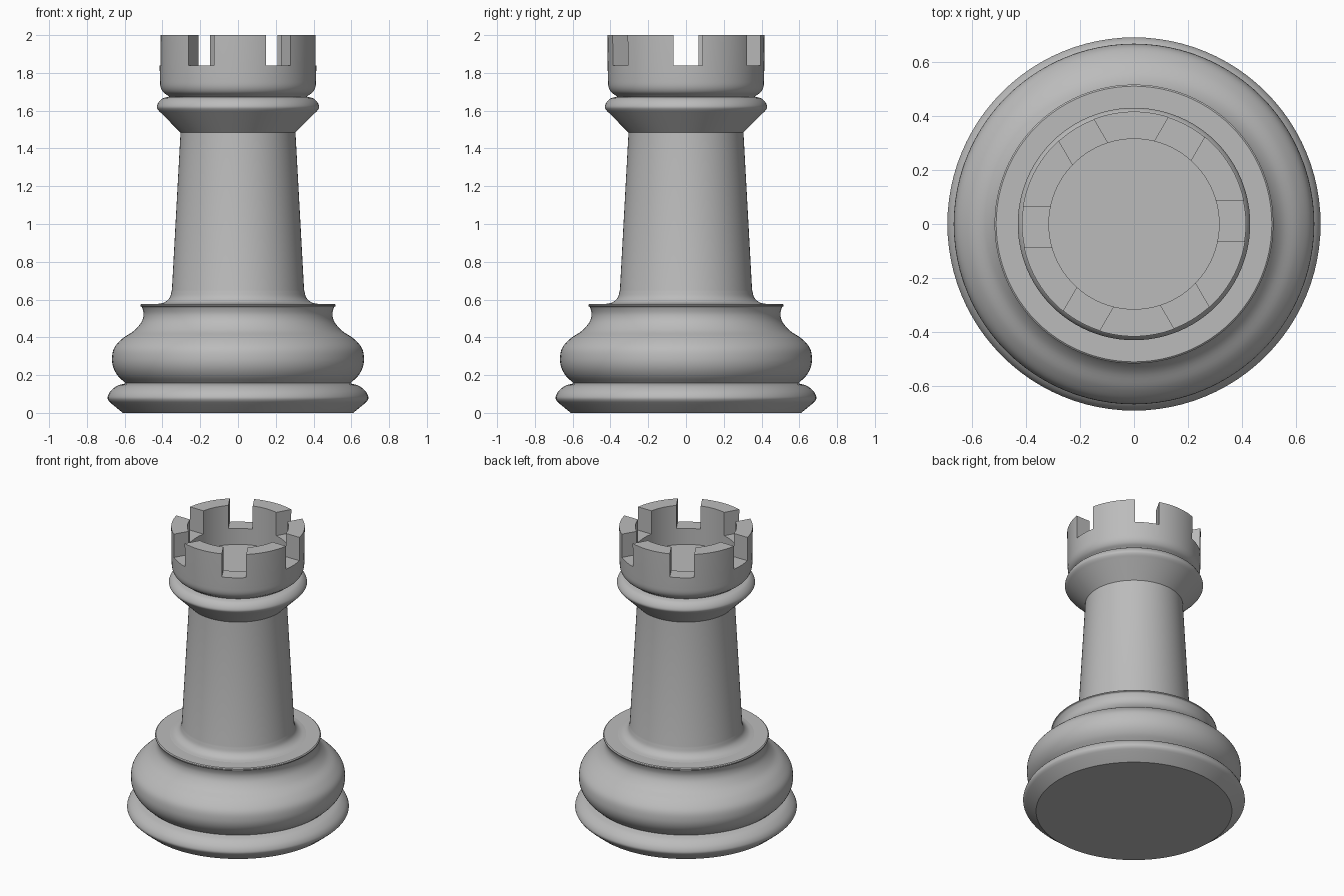
import bpy, bmesh
from math import cos, sin, pi
from mathutils import Vector, Matrix

cube = bpy.data.objects.get("Cube")
if cube:
    bpy.data.objects.remove(cube, do_unlink=True)

grey = bpy.data.materials.new("plain grey")
grey.use_nodes = True
color = (0.5, 0.5, 0.5, 1)
grey.diffuse_color = color
grey.node_tree.nodes["Principled BSDF"].inputs["Base Color"].default_value = color

SIDES = 96


def curve(points, steps=5):
    """Catmull-Rom curve through a few profile points."""
    p = [Vector(q) for q in points]
    p = [2 * p[0] - p[1]] + p + [2 * p[-1] - p[-2]]
    out = []
    for a, b, c, d in zip(p, p[1:], p[2:], p[3:]):
        for i in range(steps):
            t = i / steps
            out.append(0.5 * (2 * b + (c - a) * t + (2 * a - 5 * b + 4 * c - d) * t * t
                              + (3 * b - a - 3 * c + d) * t ** 3))
    return out + [p[-2]]


def add_object(name, bm):
    bmesh.ops.recalc_face_normals(bm, faces=bm.faces)
    mesh = bpy.data.meshes.new(name)
    bm.to_mesh(mesh)
    bm.free()
    mesh.materials.append(grey)
    obj = bpy.data.objects.new(name, mesh)
    bpy.context.collection.objects.link(obj)
    return obj


def smooth(obj):
    bpy.ops.object.select_all(action="DESELECT")
    obj.select_set(True)
    bpy.context.view_layer.objects.active = obj
    bpy.ops.object.shade_smooth_by_angle(angle=0.5)


def turned(name, profile):
    """Solid of revolution, capped with a flat disc at each end."""
    bm = bmesh.new()
    rings = [[bm.verts.new((r * cos(2 * pi * i / SIDES), r * sin(2 * pi * i / SIDES), z))
              for i in range(SIDES)] for r, z in profile]
    for low, high in zip(rings, rings[1:]):
        for i in range(SIDES):
            j = (i + 1) % SIDES
            bm.faces.new((low[i], low[j], high[j], high[i]))
    bm.faces.new(rings[0])
    bm.faces.new(rings[-1])
    obj = add_object(name, bm)
    smooth(obj)
    return obj


# Foot ring with a bevelled underside
turned("foot_ring", [(0.61, 0)] + curve([(0.665, 0.045), (0.685, 0.065), (0.69, 0.085),
                                         (0.675, 0.115), (0.64, 0.143), (0.595, 0.157)]))

# Bulging base with a flared lip
turned("base_bulge", curve([(0.595, 0.157), (0.635, 0.195), (0.66, 0.24), (0.667, 0.29),
                            (0.655, 0.345), (0.61, 0.395), (0.55, 0.435), (0.512, 0.48),
                            (0.5, 0.52), (0.507, 0.555), (0.516, 0.565)])
       + [(0.516, 0.572), (0.51, 0.577)])

# Tapered shaft flowing out of the base
turned("shaft", curve([(0.43, 0.576), (0.39, 0.585), (0.362, 0.61), (0.35, 0.65)])
       + [(0.304, 1.49)])

# Collar under the head
turned("collar", [(0.302, 1.482)] + curve([(0.405, 1.585), (0.424, 1.605), (0.43, 1.622),
                                           (0.42, 1.645), (0.4, 1.664), (0.375, 1.672)]))

# Hollow head
head = turned("tower_head", curve([(0.36, 1.67), (0.375, 1.682), (0.398, 1.7),
                                   (0.411, 1.73), (0.414, 1.78)])
              + [(0.416, 2), (0.315, 2), (0.315, 1.73)])

# Six slots cut through the wall, each slightly off the radial line
bm = bmesh.new()
for k in range(6):
    slot = (Matrix.Rotation(k * pi / 3, 4, "Z") @ Matrix.Translation((0.4, 0.011, 2))
            @ Matrix.Diagonal((0.3, 0.152, 0.32, 1)))
    bmesh.ops.create_cube(bm, size=1, matrix=slot)
cutter = add_object("slot_cutter", bm)
cutter.hide_render = True
cut = head.modifiers.new("slots", "BOOLEAN")
cut.operation = "DIFFERENCE"
cut.solver = "EXACT"
cut.object = cutter
bpy.context.view_layer.update()
graph = bpy.context.evaluated_depsgraph_get()
cut_mesh = bpy.data.meshes.new_from_object(head.evaluated_get(graph))
head.modifiers.clear()
head.data = cut_mesh
bpy.data.objects.remove(cutter, do_unlink=True)
smooth(head)
